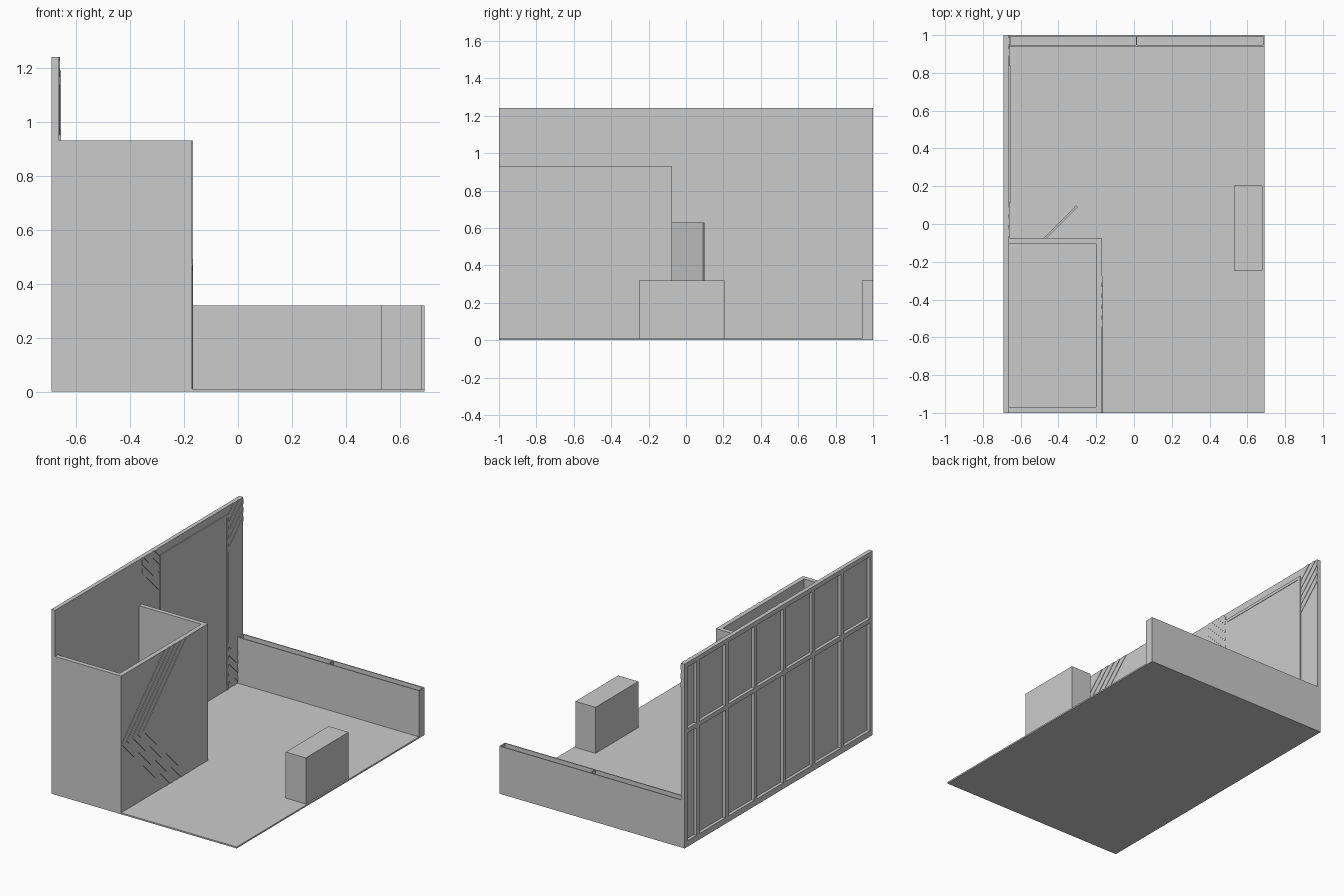
import bpy, bmesh, math
from mathutils import Vector, Matrix

if "Cube" in bpy.data.objects:
    bpy.data.objects.remove(bpy.data.objects["Cube"])


def boxes(name, spans):
    """One object made of boxes given as (x0, x1, y0, y1, z0, z1)."""
    bm = bmesh.new()
    for x0, x1, y0, y1, z0, z1 in spans:
        m = Matrix.LocRotScale(Vector(((x0 + x1) / 2, (y0 + y1) / 2, (z0 + z1) / 2)), None,
                               Vector((x1 - x0, y1 - y0, z1 - z0)))
        bmesh.ops.create_cube(bm, size=1, matrix=m)
    me = bpy.data.meshes.new(name)
    bm.to_mesh(me)
    bm.free()
    ob = bpy.data.objects.new(name, me)
    bpy.context.collection.objects.link(ob)
    return ob


def chevron(name, x, apex, mid, half, way, count, lo, hi):
    """Thin 45 degree V stripes on a wall facing +x, clipped to lo < y < hi."""
    bm = bmesh.new()
    width, pitch = 0.032, 0.058
    for i in range(count):
        a = apex + way * i * pitch
        for s in (1, -1):
            pts = [(a, mid), (a + way * half, mid + s * half),
                   (a + way * (half + width), mid + s * half), (a + way * width, mid)]
            bm.faces.new([bm.verts.new((x, y, z)) for y, z in pts])
    for y, keep in ((lo, -1), (hi, 1)):
        bmesh.ops.bisect_plane(bm, geom=bm.verts[:] + bm.edges[:] + bm.faces[:],
                               plane_co=(x, y, 0), plane_no=(0, keep, 0), clear_outer=True)
    ext = bmesh.ops.extrude_face_region(bm, geom=bm.faces[:])
    bmesh.ops.translate(bm, vec=(0.003, 0, 0),
                        verts=[v for v in ext["geom"] if isinstance(v, bmesh.types.BMVert)])
    bmesh.ops.recalc_face_normals(bm, faces=bm.faces[:])
    me = bpy.data.meshes.new(name)
    bm.to_mesh(me)
    bm.free()
    bpy.context.collection.objects.link(bpy.data.objects.new(name, me))


F, W, H, RH, LH = 0.01, 0.69, 1.24, 0.93, 0.32   # floor top, half width, heights

boxes("floor", [(-W, W, -1, 1, 0, F)])

# tall wall: thin sheet with studs and rails behind it
boxes("tall_wall_sheet", [(-0.669, -0.662, -1, 1, F, H)])
s = 0.03
studs = [-1 + s / 2 + i * 0.307 for i in range(7)] + [1 - s / 2]
boxes("tall_wall_studs", [(-W, -0.669, y - s / 2, y + s / 2, F, H) for y in studs])
boxes("tall_wall_rails", [(-W, -0.669, a + s / 2, b - s / 2, z, z + s)
                          for a, b in zip(studs, studs[1:]) for z in (F, 0.765, H - s)])

# storage room, open on top, with a doorway in its rear wall
y0, y1, d0, d1, dh = -0.105, -0.075, -0.48, -0.235, 0.63
boxes("room_front_wall", [(-W, -0.17, -1, -0.97, F, RH)])
boxes("room_side_wall", [(-0.20, -0.17, -0.97, y1, F, RH)])
boxes("room_rear_wall", [(-0.662, d0, y0, y1, F, RH), (d1, -0.20, y0, y1, F, RH),
                         (d0, d1, y0, y1, dh, RH)])

# door leaf standing open at 45 degrees
door = boxes("door", [(0, 0.245, -0.012, 0, F, dh)])
door.location = (d0, y1, 0)
door.rotation_euler = (0, 0, math.radians(45))

# low double-skin wall at the rear
t = 0.007
boxes("low_wall_skins", [(-0.662, W, 0.94, 0.94 + t, F, LH), (-0.662, W, 1 - t, 1, F, LH)])
boxes("low_wall_studs", [(x, x + t, 0.94 + t, 1 - t, F, LH) for x in (-0.662, 0.01, W - t)])

boxes("counter", [(0.53, 0.68, -0.25, 0.205, F, LH)])

# raised display panel with a slim border
a, b, top = 0.11, 0.84, 1.19
boxes("display_panel", [(-0.662, -0.658, a, b, F, top)])
boxes("display_border", [(-0.658, -0.655, a, a + 0.02, F, top), (-0.658, -0.655, b - 0.02, b, F, top),
                         (-0.658, -0.655, a + 0.02, b - 0.02, top - 0.02, top)])

# raised stripes
chevron("room_stripes", -0.17, -1.0, 0.47, 0.46, 1, 5, -1, -0.08)
chevron("wall_stripes_right", -0.662, 0.28, 0.625, 0.615, 1, 5, b, 1)
chevron("wall_stripes_left", -0.662, 0.70, 0.625, 0.615, -1, 5, y1, a)
